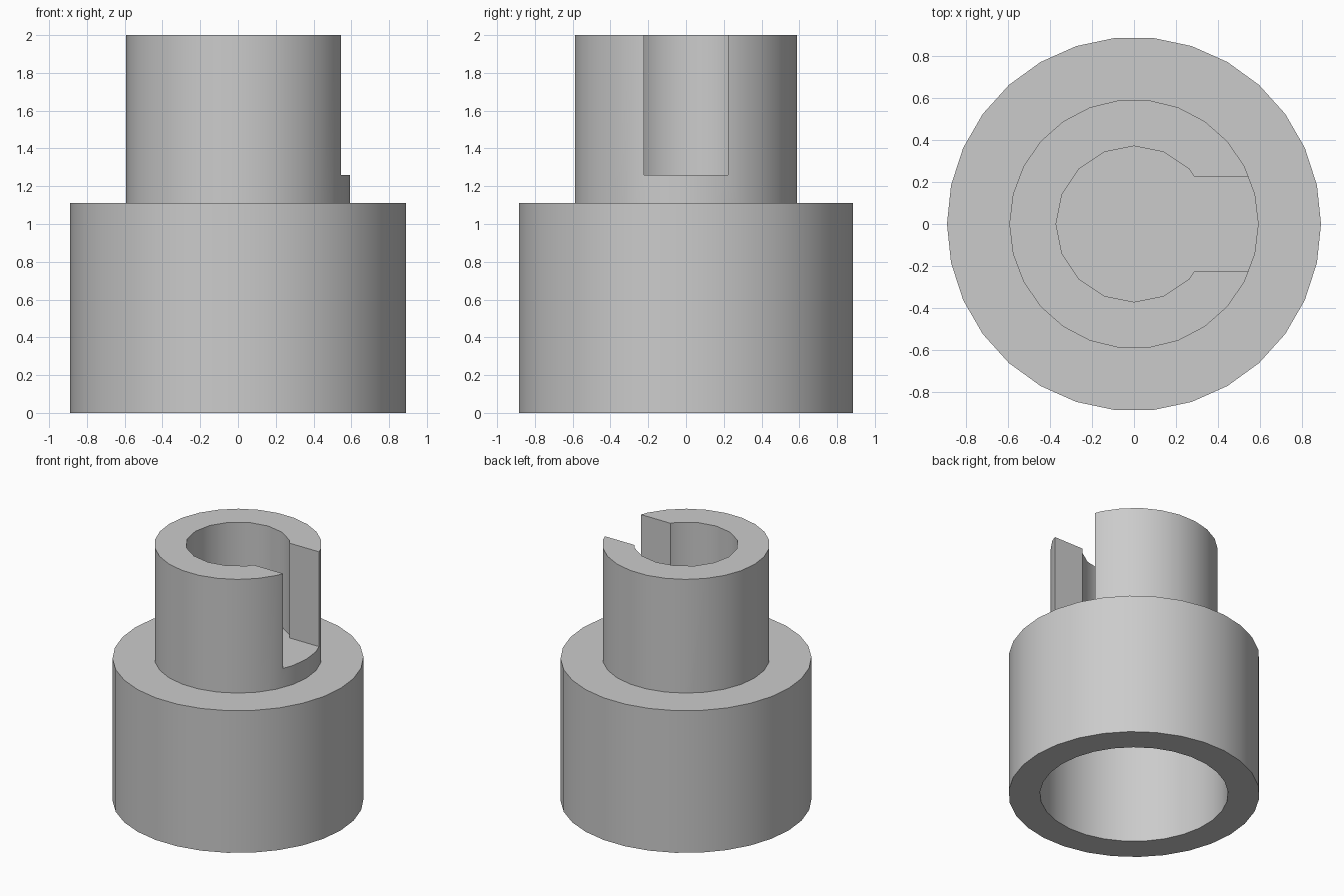
import bpy
import bmesh
from math import cos, sin, tau, radians

U = 2 / 27  # one design unit; the whole part is 27 units tall

cube = bpy.data.objects.get("Cube")
if cube:
    bpy.data.objects.remove(cube, do_unlink=True)

grey = bpy.data.materials.new("plain grey")
grey.use_nodes = True
colour = (0.6, 0.6, 0.6, 1)
grey.diffuse_color = colour
grey.node_tree.nodes["Principled BSDF"].inputs["Base Color"].default_value = colour


def prism(name, outline, bottom, top):
    """Extrude a flat outline (in design units) from bottom to top."""
    bm = bmesh.new()
    base = bm.faces.new([bm.verts.new((x * U, y * U, bottom * U)) for x, y in outline])
    grown = bmesh.ops.extrude_face_region(bm, geom=[base], use_keep_orig=True)["geom"]
    verts = [v for v in grown if isinstance(v, bmesh.types.BMVert)]
    bmesh.ops.translate(bm, verts=verts, vec=(0, 0, (top - bottom) * U))
    bmesh.ops.recalc_face_normals(bm, faces=bm.faces)
    mesh = bpy.data.meshes.new(name)
    bm.to_mesh(mesh)
    bm.free()
    mesh.materials.append(grey)
    obj = bpy.data.objects.new(name, mesh)
    bpy.context.collection.objects.link(obj)
    return obj


def circle(radius, sides):
    return [(radius * cos(tau * i / sides), radius * sin(tau * i / sides))
            for i in range(sides)]


def combine(target, tool, operation):
    """Apply a boolean and remove the tool."""
    tool.hide_render = True
    mod = target.modifiers.new(operation.lower(), 'BOOLEAN')
    mod.operation = operation
    mod.solver = 'EXACT'
    mod.object = tool
    bpy.ops.object.select_all(action='DESELECT')
    bpy.context.view_layer.objects.active = target
    target.select_set(True)
    bpy.ops.object.modifier_apply(modifier=mod.name)
    bpy.data.objects.remove(tool, do_unlink=True)


# Wide base with the narrower neck standing on it
collar = prism("stepped_collar", circle(12, 30), 0, 15)
combine(collar, prism("neck", circle(8, 26), 14, 27), 'UNION')

# Wide socket from below, blind bore from above, slot through the +x wall
combine(collar, prism("socket_cutter", circle(9, 29), -1, 12), 'DIFFERENCE')
combine(collar, prism("bore_cutter", circle(5, 16), 17, 28), 'DIFFERENCE')
slot = [(0, -3), (9, -3), (9, 3), (0, 3)]
combine(collar, prism("slot_cutter", slot, 17, 28), 'DIFFERENCE')

# Smooth round walls, sharp rims
bpy.ops.object.shade_smooth_by_angle(angle=radians(30))
